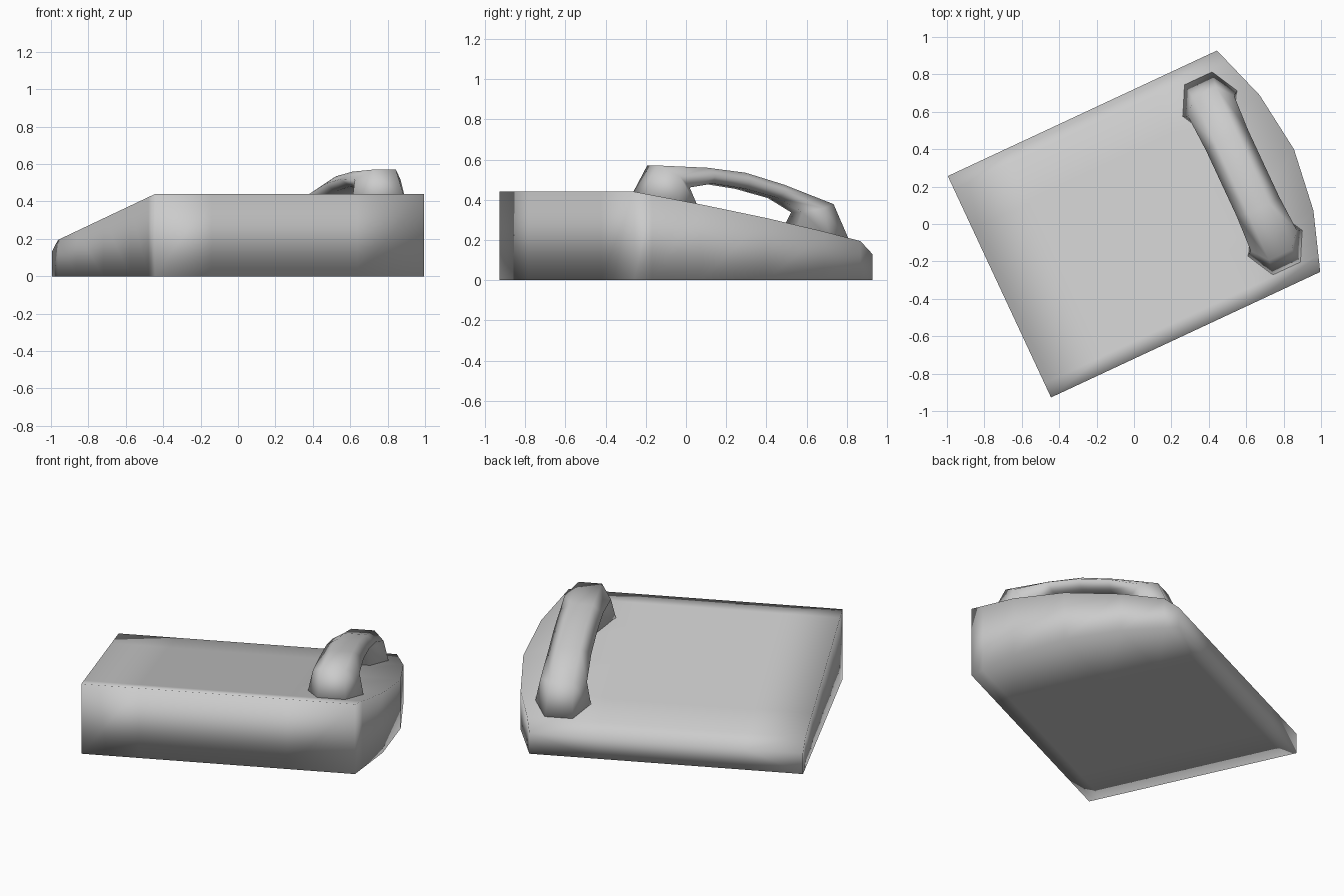
import bpy, bmesh, math
from mathutils import Matrix

if "Cube" in bpy.data.objects:
    bpy.data.objects.remove(bpy.data.objects["Cube"])

TURN = Matrix.Rotation(math.radians(25), 4, 'Z')
SIDE, BACK = 0.653, 0.794      # half width and half length of the body

grey = bpy.data.materials.new("plain_grey")
grey.use_nodes = True
grey.diffuse_color = (0.6, 0.6, 0.6, 1)
grey.node_tree.nodes["Principled BSDF"].inputs["Base Color"].default_value = grey.diffuse_color


def top_height(v):
    return 0.44 - 0.2 * (v + SIDE)


def finish(name, bm):
    bmesh.ops.recalc_face_normals(bm, faces=bm.faces)
    bm.transform(TURN)
    mesh = bpy.data.meshes.new(name)
    bm.to_mesh(mesh)
    bm.free()
    mesh.materials.append(grey)
    mesh.shade_smooth()
    obj = bpy.data.objects.new(name, mesh)
    bpy.context.collection.objects.link(obj)
    return obj


# Body: a wedge with a sloping top, a bowed end and a bevel on the low side
def bowed_end(v):
    a = abs(v)
    if a < 0.34:
        return 0.944 - 0.044 * a / 0.34
    return 0.9 - (0.9 - BACK) * (a - 0.34) / (SIDE - 0.34)


rows = [-SIDE, -0.57, -0.34, 0, 0.34, 0.575, SIDE]
bm = bmesh.new()
top, base = [], []
for v in rows:
    z = 0.13 if v == SIDE else top_height(v)
    columns = [-BACK, -0.46, 0.4, bowed_end(v)]
    top.append([bm.verts.new((u, v, z)) for u in columns])
    base.append([bm.verts.new((u, v, 0)) for u in columns])
for grid in (top, base):
    for a, b in zip(grid, grid[1:]):
        for i in range(3):
            bm.faces.new((a[i], a[i + 1], b[i + 1], b[i]))
for r in (0, -1):              # long side walls
    for i in range(3):
        bm.faces.new((base[r][i], base[r][i + 1], top[r][i + 1], top[r][i]))
for c in (0, -1):              # end walls
    for r in range(len(rows) - 1):
        bm.faces.new((base[r][c], base[r + 1][c], top[r + 1][c], top[r][c]))
finish("body", bm)

# Handle: six-sided loop with flared feet, lofted through outer and inner points
half = [  # outer (v, h), inner (v, h), half width
    ((0.57, -0.02), (0.26, -0.02), 0.165),
    ((0.48, 0.165), (0.31, 0.09), 0.135),
    ((0.21, 0.208), (0.18, 0.135), 0.125),
]
middle = [((0, 0.225), (0, 0.145), 0.125)]
mirrored = [((-o[0], o[1]), (-i[0], i[1]), w) for o, i, w in reversed(half)]
bm = bmesh.new()
rings = []
for outer, inner, w in half + middle + mirrored:
    ring = []
    for side, t in ((-0.5, 0), (0.5, 0), (1, 0.5), (0.5, 1), (-0.5, 1), (-1, 0.5)):
        v = outer[0] + (inner[0] - outer[0]) * t
        h = outer[1] + (inner[1] - outer[1]) * t
        ring.append(bm.verts.new((0.64 + side * w, v, top_height(v) + h)))
    rings.append(ring)
for a, b in zip(rings, rings[1:]):
    for i in range(6):
        j = (i + 1) % 6
        bm.faces.new((a[i], a[j], b[j], b[i]))
bm.faces.new(rings[0])
bm.faces.new(rings[-1])
finish("handle", bm)
